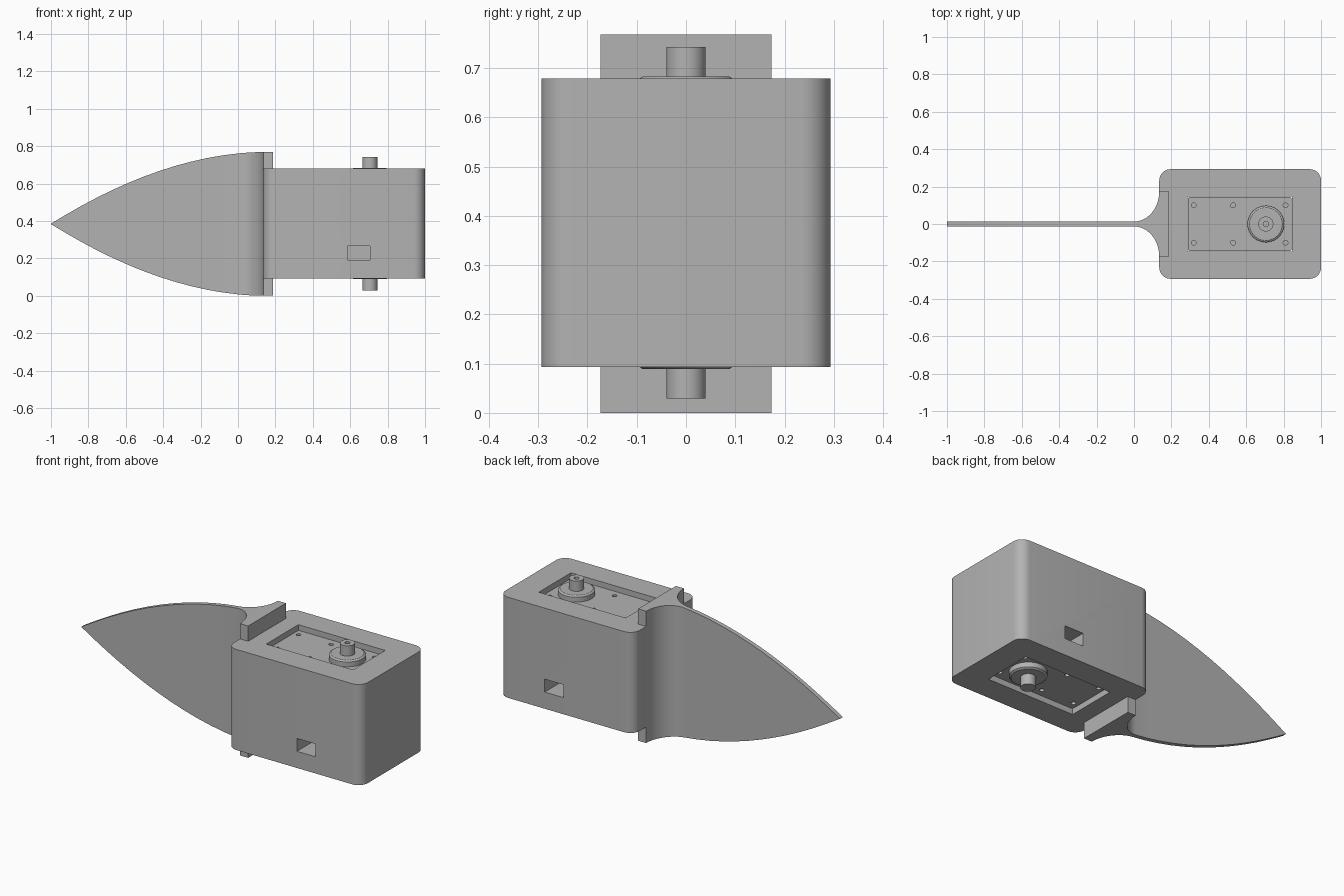
import bpy
import bmesh
import math

cube = bpy.data.objects.get("Cube")
if cube:
    bpy.data.objects.remove(cube, do_unlink=True)

grey = bpy.data.materials.new("plain grey")
grey.use_nodes = True
colour = (0.45, 0.45, 0.45, 1)
grey.diffuse_color = colour
grey.node_tree.nodes["Principled BSDF"].inputs["Base Color"].default_value = colour

MID = 0.386       # height of the mirror plane
SHAFT_X = 0.705


def finish(name, bm):
    bmesh.ops.recalc_face_normals(bm, faces=bm.faces)
    mesh = bpy.data.meshes.new(name)
    bm.to_mesh(mesh)
    bm.free()
    mesh.materials.append(grey)
    obj = bpy.data.objects.new(name, mesh)
    bpy.context.collection.objects.link(obj)
    return obj


def box(name, x, y, z, radius=0):
    """Box between pairs of limits, with optional rounded vertical edges."""
    bm = bmesh.new()
    bmesh.ops.create_cube(bm, size=1)
    for v in bm.verts:
        v.co = [lim[0] if c < 0 else lim[1] for c, lim in zip(v.co, (x, y, z))]
    if radius:
        upright = [e for e in bm.edges
                   if abs(e.verts[0].co.z - e.verts[1].co.z) > 0.01]
        bmesh.ops.bevel(bm, geom=upright, offset=radius, segments=8,
                        profile=0.5, affect='EDGES')
    return finish(name, bm)


def cylinder(name, x, y, z, r, top_r=None, segments=40):
    bm = bmesh.new()
    bmesh.ops.create_cone(bm, cap_ends=True, segments=segments, radius1=r,
                          radius2=r if top_r is None else top_r, depth=1)
    for v in bm.verts:
        v.co = (v.co.x + x, v.co.y + y, z[0] if v.co.z < 0 else z[1])
    return finish(name, bm)


def cut(obj, cutter):
    mod = obj.modifiers.new("cut", 'BOOLEAN')
    mod.operation = 'DIFFERENCE'
    mod.solver = 'EXACT'
    mod.object = cutter
    bpy.context.view_layer.objects.active = obj
    bpy.ops.object.modifier_apply(modifier=mod.name)
    bpy.data.objects.remove(cutter, do_unlink=True)


def smooth(obj):
    bpy.ops.object.select_all(action='DESELECT')
    obj.select_set(True)
    bpy.context.view_layer.objects.active = obj
    bpy.ops.object.shade_smooth_by_angle(angle=math.radians(30))


# Housing: rounded block with a motor bay and a cable slot through it
housing = box("housing", (0.135, 1), (-0.293, 0.293), (0.093, 0.679), 0.06)
cut(housing, box("bay_cutter", (0.285, 0.845), (-0.148, 0.148), (0, 0.8)))
cut(housing, box("slot_cutter", (0.585, 0.705), (-0.4, 0.4), (0.19, 0.265)))
smooth(housing)

# Motor: block inside the bay with screw holes on both ends
motor = box("motor", (0.288, 0.842), (-0.145, 0.145),
            (MID - 0.262, MID + 0.262), 0.012)
for x in (0.32, 0.53, 0.81):
    for y in (-0.1, 0.1):
        for end in (-1, 1):
            z = MID + end * 0.262
            cut(motor, cylinder("screw_cutter", x, y, (z - 0.03, z + 0.03),
                                0.013, segments=16))
smooth(motor)

# Output hub and hollow shaft on each end
for end, label in ((1, "top"), (-1, "bottom")):
    def span(a, b):
        return MID + end * a, MID + end * b
    hub = cylinder(label + "_hub", SHAFT_X, 0, span(0.255, 0.29), 0.098)
    rim = cylinder(label + "_hub_rim", SHAFT_X, 0, span(0.29, 0.297), 0.098, 0.088)
    shaft = cylinder(label + "_shaft", SHAFT_X, 0, span(0.29, 0.357), 0.04)
    cut(shaft, cylinder("bore_cutter", SHAFT_X, 0, span(0.32, 0.4), 0.014,
                        segments=20))
    for part in (hub, rim, shaft):
        smooth(part)

# Tail fin: thin pointed blade flaring into a mounting flange
FLARE, THIN, WIDE, HALF = 0.135, 0.013, 0.174, 0.384
stations = [(-1 + i / 12, THIN) for i in range(12)]
for i in range(13):
    a = math.pi / 2 * i / 12
    stations.append((FLARE * math.sin(a), THIN + (WIDE - THIN) * (1 - math.cos(a))))
stations.append((0.187, WIDE))

bm = bmesh.new()
rings = []
for x, t in stations:
    s = min((x + 1) / (1 + FLARE), 1)
    h = max(HALF * (1 - (1 - s) ** 1.87), 0.001)
    rings.append([bm.verts.new((x, sy * t, MID + sz * h))
                  for sy, sz in ((-1, -1), (1, -1), (1, 1), (-1, 1))])
for a, b in zip(rings, rings[1:]):
    for i in range(4):
        j = (i + 1) % 4
        bm.faces.new((a[i], a[j], b[j], b[i]))
bm.faces.new(rings[0])
bm.faces.new(rings[-1])
fin = finish("tail_fin", bm)
fin.location.z = HALF - MID
smooth(fin)
